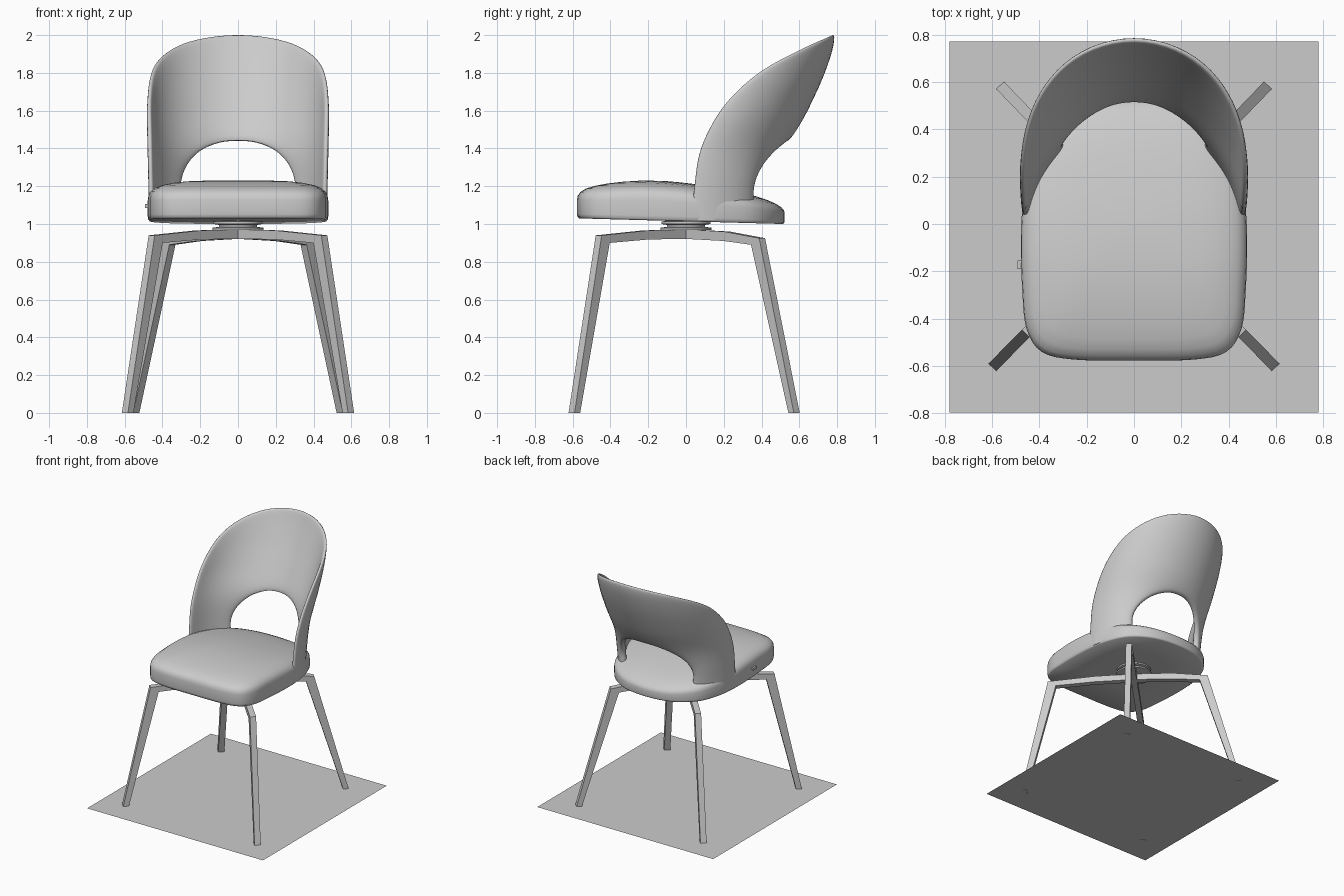
import bpy, bmesh
from math import sin, cos, pi, radians, hypot, copysign, floor
from mathutils import Vector

if "Cube" in bpy.data.objects:
    bpy.data.objects.remove(bpy.data.objects["Cube"])


def make(name, verts, faces, angle=40):
    bm = bmesh.new()
    vs = [bm.verts.new(v) for v in verts]
    for f in faces:
        bm.faces.new([vs[i] for i in f])
    bmesh.ops.recalc_face_normals(bm, faces=bm.faces)
    me = bpy.data.meshes.new(name)
    bm.to_mesh(me)
    bm.free()
    me.shade_smooth()
    me.set_sharp_from_angle(angle=radians(angle))
    ob = bpy.data.objects.new(name, me)
    bpy.context.collection.objects.link(ob)
    return ob


def spline(pts, t):
    """Catmull-Rom through pts at float index t (open ends)."""
    n = len(pts)
    t = min(max(t, 0), n - 1)
    i = min(int(floor(t)), n - 2)
    f = t - i
    a, b, c, d = (Vector(pts[min(max(k, 0), n - 1)]) for k in (i - 1, i, i + 1, i + 2))
    return 0.5 * (2 * b + (c - a) * f + (2 * a - 5 * b + 4 * c - d) * f * f
                  + (3 * b - a - 3 * c + d) * f ** 3)


def curve1(vals, start, step, x):
    return spline([(v, 0) for v in vals], (x - start) / step)[0]


def skin(rings, n, close_caps=True):
    """Faces joining successive closed rings of n points."""
    faces = [(r * n + i, r * n + (i + 1) % n, (r + 1) * n + (i + 1) % n, (r + 1) * n + i)
             for r in range(rings - 1) for i in range(n)]
    if close_caps:
        faces += [tuple(range(n)), tuple(range((rings - 1) * n, rings * n))]
    return faces


def spow(v, p):
    return copysign(abs(v) ** p, v)


# Seat cushion: rings of the plan outline, domed on top, tilted flat underside
half = [(0, -.577), (.25, -.573), (.39, -.54), (.455, -.44), (.472, -.28), (.478, -.1),
        (.472, .06), (.445, .22), (.37, .38), (.21, .49), (0, .522)]
outline = half + [(-x, y) for x, y in half[-2:0:-1]]
N = len(outline)
loop = outline[-2:] + outline + outline[:3]
M = N * 4
plan = [spline(loop, 2 + k / 4) for k in range(M)]
top_z = [1.222, 1.228, 1.232, 1.217, 1.187, 1.15, 1.10]
rings = [(.02, 1), (.2, 1), (.4, .99), (.58, .97), (.72, .935), (.84, .88), (.92, .81),
         (.97, .72), (.993, .62), (1, .5), (1, .12), (.995, .04), (.98, 0), (.5, 0), (.02, 0)]
verts = []
for s, f in rings:
    for p in plan:
        x, y = p[0] * s, p[1] * s
        low = 1.03 - .0275 * (y + .575)
        verts.append((x, y, low + (curve1(top_z, -.6, .2, y) - low) * f))
make("seat", verts, skin(len(rings), M), 50)

# Backrest: leaning curved shell between an outer edge and the opening edge (angle, height)
outer = [(90, 1.02), (90, 1.2), (90, 1.4), (89, 1.6), (79, 1.76), (61, 1.875), (33, 1.965), (0, 2.0)]
inner = [(43, 1.02), (44, 1.12), (44.5, 1.2), (42, 1.265), (36, 1.33), (26, 1.39), (13, 1.43), (0, 1.44)]
outer, inner = [e + [(-a, z) for a, z in e[-2::-1]] for e in (outer, inner)]
back_y = [.50, .515, .55, .645, .735, .797]
STEPS, SEC = 84, 36
verts = []
for k in range(STEPS + 1):
    t = k / STEPS * (len(outer) - 1)
    o, i = spline(outer, t), spline(inner, t)
    for j in range(SEC):
        ph = 2 * pi * j / SEC
        v = .5 - .5 * spow(cos(ph), .8)
        th = (.075 - .035 * v) * (.5 + .5 * spow(sin(ph), .6))
        ang, z = i.lerp(o, v)
        a = radians(ang)
        w = .476 + .014 * min(1, max(0, (z - 1.0) / .6))
        verts.append(((w - th) * sin(a), curve1(back_y, 1.0, .2, z) - .47 + (.47 - th) * cos(a), z))
make("backrest", verts, skin(STEPS + 1, SEC), 60)


# Legs: bent flat bar profile (radius, height) extruded to a width
def leg(name, direction, profile, width=.045):
    d = Vector((direction[0], direction[1], 0)).normalized()
    side = Vector((-d.y, d.x, 0)) * width / 2
    verts = [d * r + side * s + Vector((0, 0, z)) for s in (-1, 1) for r, z in profile]
    make(name, verts, skin(2, len(profile)), 20)


front = [(0, .972), (.30, .966), (.65, .94), (.852, 0), (.81, 0), (.59, .90), (.3, .918), (0, .922)]
rear = [(0, .972), (.30, .960), (.56, .925), (.815, 0), (.775, 0), (.50, .89), (.3, .910), (0, .922)]
for sx, label in ((1, "right"), (-1, "left")):
    leg("front_leg_" + label, (sx * .6, -.607), front)
    leg("rear_leg_" + label, (sx * .56, .58), rear)


# Swivel mount between frame and seat
def lathe(name, profile, n=40):
    verts = [(r * cos(2 * pi * k / n), r * sin(2 * pi * k / n), z)
             for r, z in profile for k in range(n)]
    make(name, verts, skin(len(profile), n), 30)


lathe("swivel_mount", [(.135, .968), (.135, .98), (.10, .985), (.10, .995),
                       (.13, 1.0), (.13, 1.012), (.10, 1.02)])


# Small side tab and thin base sheet
def box(name, lo, hi):
    verts = [(x, y, z) for z in (lo[2], hi[2])
             for x, y in ((lo[0], lo[1]), (hi[0], lo[1]), (hi[0], hi[1]), (lo[0], hi[1]))]
    make(name, verts, skin(2, 4), 20)


box("side_tab", (-.492, -.19, 1.085), (-.46, -.155, 1.105))
make("base_sheet", [(-.78, -.797, .003), (.78, -.797, .003), (.78, .77, .003), (-.78, .77, .003)],
     [(0, 1, 2, 3)])
